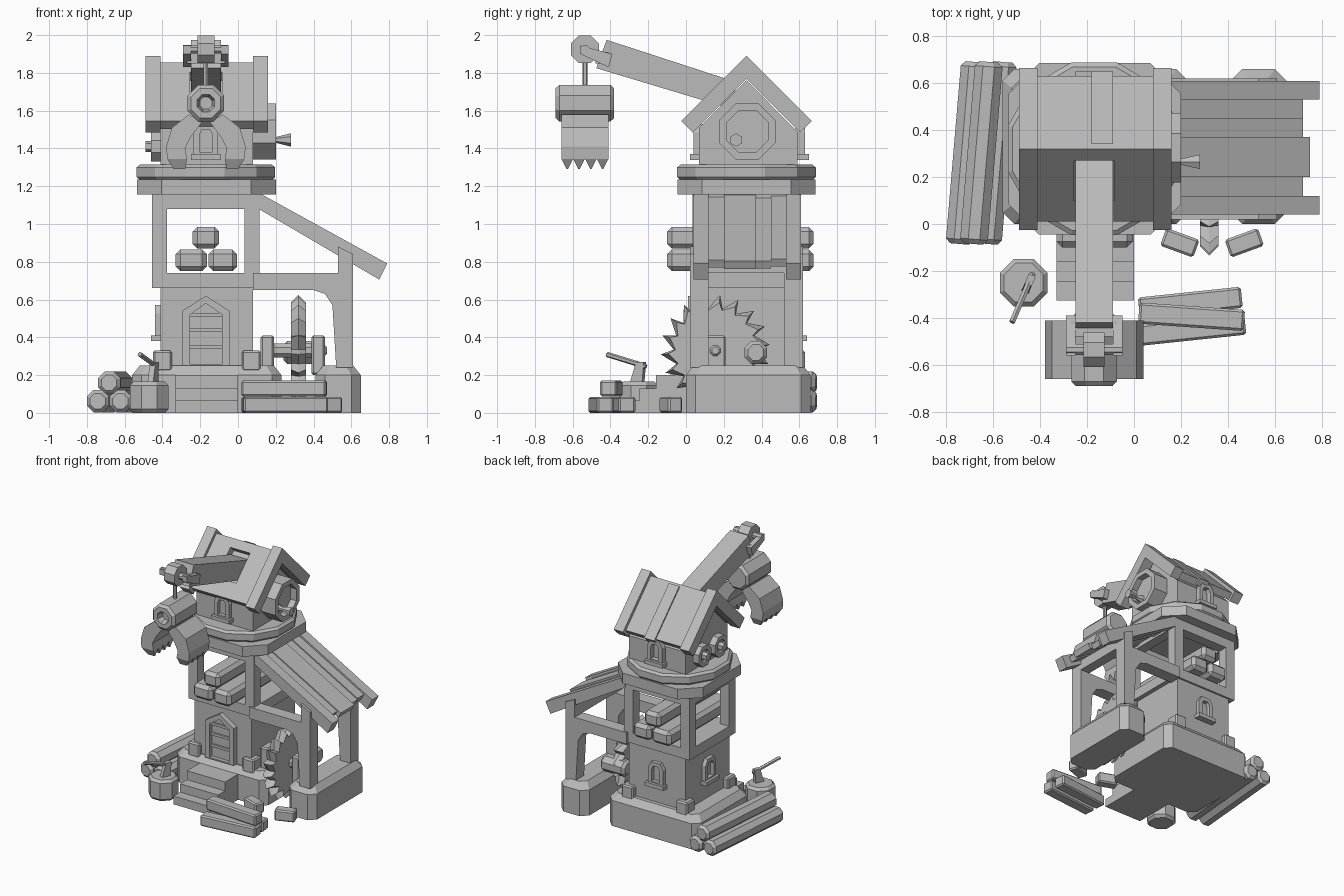
import bpy, bmesh, math
from mathutils import Matrix, Vector

cube = bpy.data.objects.get("Cube")
if cube:
    bpy.data.objects.remove(cube, do_unlink=True)

grey = bpy.data.materials.new("plain_grey")
grey.use_nodes = True
grey.diffuse_color = (0.5, 0.5, 0.5, 1)
grey.node_tree.nodes["Principled BSDF"].inputs["Base Color"].default_value = grey.diffuse_color
smooth_parts = []
CX = -0.17  # tower centre line


def ring(axis, points, depth):
    order = {"x": lambda u, v: (depth, u, v), "y": lambda u, v: (u, depth, v), "z": lambda u, v: (u, v, depth)}[axis]
    return [order(u, v) for u, v in points]


def loft(name, rings, matrix=None, bevel=0, smooth=False):
    """Skin a stack of equal rings and cap both ends."""
    bm = bmesh.new()
    loops = [[bm.verts.new(p) for p in r] for r in rings]
    count = len(loops[0])
    for low, high in zip(loops, loops[1:]):
        for i in range(count):
            j = (i + 1) % count
            bm.faces.new((low[i], low[j], high[j], high[i]))
    bm.faces.new(loops[0][::-1])
    bm.faces.new(loops[-1])
    if bevel:
        bmesh.ops.bevel(bm, geom=bm.edges[:], offset=bevel, segments=1, affect="EDGES")
    bmesh.ops.recalc_face_normals(bm, faces=bm.faces[:])
    mesh = bpy.data.meshes.new(name)
    bm.to_mesh(mesh)
    bm.free()
    mesh.materials.append(grey)
    obj = bpy.data.objects.new(name, mesh)
    bpy.context.scene.collection.objects.link(obj)
    if matrix:
        obj.matrix_world = matrix
    if smooth:
        smooth_parts.append(obj)
    return obj


def prism(name, axis, points, start, end, **options):
    return loft(name, [ring(axis, points, start), ring(axis, points, end)], **options)


def rect(x0, x1, y0, y1, cut=0):
    if not cut:
        return [(x0, y0), (x1, y0), (x1, y1), (x0, y1)]
    return [(x0 + cut, y0), (x1 - cut, y0), (x1, y0 + cut), (x1, y1 - cut),
            (x1 - cut, y1), (x0 + cut, y1), (x0, y1 - cut), (x0, y0 + cut)]


def box(name, x, y, z, **options):
    return prism(name, "z", rect(*x, *y), *z, **options)


def circle(radius, center=(0, 0), sides=8):
    return [(center[0] + radius * math.cos(math.tau * (i + 0.5) / sides),
             center[1] + radius * math.sin(math.tau * (i + 0.5) / sides)) for i in range(sides)]


def log(name, start, end, radius, sides=8, chamfer=0.02):
    start, end = Vector(start), Vector(end)
    length = (end - start).length
    matrix = Matrix.Translation(start) @ (end - start).to_track_quat("Z", "Y").to_matrix().to_4x4()
    stops = [(radius - chamfer, 0), (radius, chamfer), (radius, length - chamfer), (radius - chamfer, length)]
    return loft(name, [ring("z", circle(r, sides=sides), d) for r, d in stops], matrix, smooth=True)


def framed(name, axis, outer, inner, back, front, pane, **options):
    """A raised rim around a recessed panel."""
    return loft(name, [ring(axis, outer, back), ring(axis, outer, front),
                       ring(axis, inner, front), ring(axis, inner, pane)], **options)


def spin(x, y, z, degrees):
    return Matrix.Translation((x, y, z)) @ Matrix.Rotation(math.radians(degrees), 4, "Z")


# Stone footings and stairs
for name, x0, x1 in (("tower_footing", -0.56, 0.23), ("shed_footing", 0.41, 0.65)):
    wide, narrow = rect(x0, x1, 0, 0.66, 0.05), rect(x0 + 0.04, x1 - 0.04, 0.04, 0.62, 0.04)
    loft(name, [ring("z", wide, 0), ring("z", wide, 0.2), ring("z", narrow, 0.25)])
for depth, height in ((-0.16, 0.2), (-0.245, 0.13), (-0.325, 0.065)):
    box("stair_step", (-0.33, 0), (depth, 0.06), (0, height))

# Lower tower with corner stones
box("lower_wall", (-0.41, 0.08), (0.05, 0.59), (0.2, 0.68))
for x in (-0.45, 0.02):
    for y in (0.02, 0.53):
        box("corner_stone", (x, x + 0.1), (y, y + 0.1), (0.22, 0.33), bevel=0.01)


# Pointed door with planks
def house(width, foot, shoulder, peak):
    return [(CX - width, foot), (CX + width, foot), (CX + width, shoulder), (CX, peak), (CX - width, shoulder)]


framed("door_frame", "y", house(0.125, 0.25, 0.54, 0.62), house(0.085, 0.26, 0.52, 0.58), 0.06, 0.01, 0.04)
for z in (0.34, 0.43, 0.51):
    box("door_rail", (CX - 0.085, CX + 0.085), (0.025, 0.045), (z, z + 0.02))


# Arched windows with sills
def window(x, y, z, degrees):
    def arch(w, low, top):
        return [(-w, low), (w, low), (w, top * 0.5), (w * 0.6, top), (-w * 0.6, top), (-w, top * 0.5)]
    place = spin(x, y, z, degrees)
    framed("window_frame", "y", arch(0.065, -0.08, 0.09), arch(0.035, -0.06, 0.06), 0.02, -0.03, 0.01, matrix=place)
    box("window_sill", (-0.08, 0.08), (-0.05, 0.02), (-0.1, -0.07), matrix=place)


window(CX, 0.59, 0.48, 180)
window(-0.41, 0.32, 0.48, -90)
window(CX, 0.07, 1.44, 0)
window(CX, 0.6, 1.44, 180)

# Open storage floor
prism("storage_floor", "z", rect(-0.455, 0.115, 0.035, 0.605), 0.66, 0.74)
for x in (-0.455, 0.035):
    box("side_beam", (x, x + 0.08), (0.035, 0.605), (1.08, 1.16))
    for y in (0.035, 0.525):
        box("storage_post", (x, x + 0.08), (y, y + 0.08), (0.7, 1.16))
for y in (0.035, 0.525):
    box("cross_beam", (-0.455, 0.115), (y, y + 0.08), (1.08, 1.16))
for x, width, z in ((-0.33, 0.165, 0.75), (-0.155, 0.15, 0.75), (-0.24, 0.14, 0.87)):
    box("stored_timber", (x, x + width), (-0.1, 0.675), (z, z + 0.115), bevel=0.025, smooth=True)

# Lean-to frame and board roof
brace = [(0.08, 0.65), (0.4, 0.65), (0.46, 0.63), (0.5, 0.57), (0.52, 0.24),
         (0.61, 0.24), (0.61, 0.84), (0.53, 0.88), (0.53, 0.74), (0.08, 0.74)]
for y in (0.02, 0.52):
    prism("shed_frame", "y", brace, y, y + 0.1)
box("eave_beam", (0.53, 0.61), (0.1, 0.54), (0.74, 0.82))


def shed_board(name, y0, y1, reach, drop, thick):
    def top(x):
        return 1.165 - drop - (x - 0.11) * 0.55
    points = [(0.1, top(0.1)), (reach, top(reach)), (reach - thick / 2, top(reach) - thick), (0.1, top(0.1) - thick)]
    prism(name, "y", points, y0, y1)


for y in (0.04, 0.53):
    shed_board("shed_rafter", y, y + 0.08, 0.79, 0, 0.085)
for y0, y1, reach, drop in ((0.12, 0.2, 0.72, 0.02), (0.2, 0.37, 0.75, 0.01), (0.37, 0.45, 0.72, 0.025), (0.45, 0.53, 0.72, 0.015)):
    shed_board("shed_board", y0, y1, reach, drop, 0.04)

# Turning platform
prism("platform_base", "z", rect(-0.535, 0.2, -0.045, 0.685, 0.13), 1.155, 1.235)
disc = [ring("z", circle(r, (CX, 0.32), 12), z) for r, z in ((0.36, 1.23), (0.38, 1.25), (0.38, 1.3), (0.36, 1.315))]
loft("platform_disc", disc)

# Cabin walls
gable = [(0.07, 1.3), (0.59, 1.3), (0.59, 1.49), (0.32, 1.76), (0.07, 1.51)]
prism("cabin_wall", "x", gable, -0.41, 0.08)


# Gabled roof with a slot for the boom
def slope(name, side, x0, x1, near, far, peak, thick):
    points = [(0.32 + side * near, peak - near), (0.32 + side * far, peak - far),
              (0.32 + side * (far - thick / 2), peak - far - thick / 2), (0.32 + side * near, peak - near - thick)]
    prism(name, "x", points, x0, x1)


for side in (-1, 1):
    for x in (-0.49, 0.08):
        slope("barge_board", side, x, x + 0.08, 0, 0.345, 1.89, 0.12)
slope("back_roof", 1, -0.41, 0.08, 0, 0.31, 1.855, 0.08)
slope("raised_roof_board", 1, -0.18, -0.09, 0.02, 0.33, 1.87, 0.08)
for x0, x1, near, far in ((-0.41, -0.255, 0, 0.31), (-0.085, 0.08, 0, 0.31),
                          (-0.255, -0.085, 0, 0.05), (-0.255, -0.085, 0.22, 0.31)):
    slope("front_roof", -1, x0, x1, near, far, 1.855, 0.08)

# Crank wheel on the left, cogs on the right
hub = (0.325, 1.49)
framed("crank_wheel", "x", circle(0.16, hub), circle(0.12, hub), 0.07, 0.2, 0.15)
peg = [ring("x", circle(r, (0.265, 1.445), 6), x) for r, x in ((0.035, 0.14), (0.015, 0.2), (0.035, 0.28))]
loft("crank_handle", peg)
for y in (0.22, 0.42):
    spot = (y, 1.41)
    framed("cog", "x", circle(0.085, spot), circle(0.05, spot), -0.4, -0.46, -0.44)
    prism("cog_hub", "x", circle(0.03, spot, 6), -0.41, -0.49)

# Crane boom, fork and pulley
boom = [(-0.42, 1.975), (0.27, 1.75), (0.24, 1.61), (-0.475, 1.825)]
prism("crane_boom", "x", boom, CX - 0.08, CX + 0.08)
fork = [(-0.56, 1.9), (-0.56, 1.945), (-0.39, 1.9), (-0.41, 1.83)]
for side in (-1, 1):
    prism("fork_arm", "x", fork, CX + side * 0.08, CX + side * 0.12)
box("fork_bar", (CX - 0.1, CX + 0.1), (-0.48, -0.41), (1.85, 1.91))
prism("pulley", "x", circle(0.08, (-0.535, 1.925)), CX - 0.045, CX + 0.045)
prism("pulley_axle", "x", circle(0.025, (-0.535, 1.925)), CX - 0.12, CX + 0.12)
log("rope", (CX, -0.535, 1.7), (CX, -0.535, 1.9), 0.014, 6, 0.002)

# Grab drum and claws
drum = [(0.085, -0.38), (0.105, -0.4), (0.105, -0.67), (0.085, -0.69), (0.05, -0.69), (0.035, -0.64)]
loft("grab_drum", [ring("y", circle(r, (CX, 1.64)), y) for r, y in drum], smooth=True)
claw = [(0.09, 1.58), (0.18, 1.51), (0.21, 1.41), (0.205, 1.345), (0.1, 1.345), (0.11, 1.4), (0.08, 1.46), (0.02, 1.54)]
for side in (-1, 1):
    prism("grab_claw", "y", [(CX + side * d, z) for d, z in claw], -0.66, -0.41, smooth=True)
    for i in range(4):
        y, step = -0.66 + i * 0.0625, 0.0625
        base = rect(CX + side * 0.1, CX + side * 0.205, y, y + step)
        tip = rect(CX + side * 0.11, CX + side * 0.17, y + step * 0.45, y + step * 0.55)
        loft("claw_tooth", [ring("z", base, 1.346), ring("z", tip, 1.29)])

# Saw wheel, bearings and the log being cut
teeth = 18


def saw_ring(tip, root, x):
    points = []
    for i in range(teeth):
        for radius, shift in ((root, 0), (tip, 0.25)):
            angle = math.tau * (i + shift) / teeth
            points.append((0.155 + radius * math.cos(angle), 0.335 + radius * math.sin(angle)))
    return ring("x", points, x)


loft("saw_wheel", [saw_ring(0.25, 0.21, 0.28), saw_ring(0.29, 0.22, 0.32), saw_ring(0.25, 0.21, 0.36)])
log("saw_axle", (0.14, 0.155, 0.33), (0.47, 0.155, 0.33), 0.04)
for x in (0.12, 0.39):
    box("saw_bearing", (x, x + 0.07), (0.1, 0.21), (0.2, 0.41), bevel=0.01)
log("cut_log", (0.24, 0.37, 0.32), (0.45, 0.37, 0.32), 0.065)

# Loose timber
for x, y, z, length, turn in ((0.24, -0.335, 0, 0.44, 6), (0.25, -0.45, 0, 0.45, 6), (0.245, -0.395, 0.087, 0.45, -4)):
    box("cut_beam", (-length / 2, length / 2), (-0.045, 0.045), (0, 0.085), matrix=spin(x, y, z, turn), bevel=0.01)
for x, turn in ((0.195, -20), (0.47, 20)):
    box("firewood", (-0.075, 0.075), (-0.04, 0.04), (0, 0.085), matrix=spin(x, -0.08, 0, turn), bevel=0.01)
for x, z in ((-0.71, 0.062), (-0.59, 0.062), (-0.65, 0.16)):
    log("stacked_log", (x - 0.033, -0.085, z), (x + 0.033, 0.69, z), 0.064)

# Chopping stump and axe
log("stump", (-0.47, -0.25, 0), (-0.47, -0.25, 0.165), 0.11)
log("axe_handle", (-0.52, -0.42, 0.31), (-0.43, -0.21, 0.245), 0.014, 6, 0.003)
blade = [(-0.05, -0.08), (0.02, -0.08), (0.03, 0.03), (-0.015, 0.03)]
prism("axe_head", "x", blade, -0.016, 0.016, matrix=spin(-0.445, -0.245, 0.24, -23))

# Soft shading on rounded parts only
for obj in bpy.context.view_layer.objects:
    obj.select_set(obj in smooth_parts)
bpy.context.view_layer.objects.active = smooth_parts[0]
bpy.ops.object.shade_smooth_by_angle(angle=math.radians(50))
